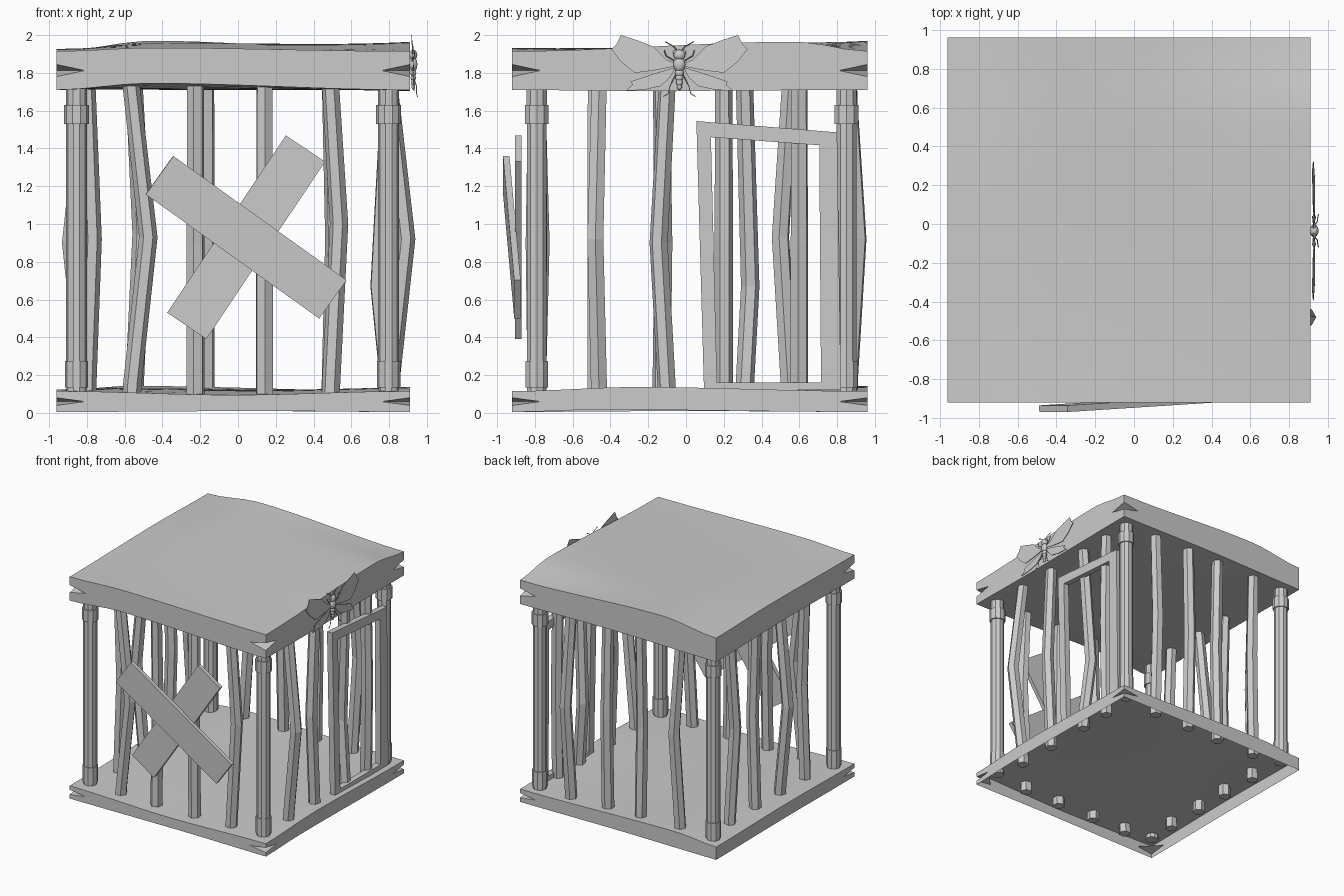
import bpy, bmesh, math
from mathutils import Vector, Matrix

if "Cube" in bpy.data.objects:
    bpy.data.objects.remove(bpy.data.objects["Cube"])

X0, X1, Y0, Y1 = -0.96, 0.91, -0.92, 0.96


def finish(name, bm, smooth=None):
    bmesh.ops.recalc_face_normals(bm, faces=bm.faces[:])
    me = bpy.data.meshes.new(name)
    bm.to_mesh(me)
    bm.free()
    ob = bpy.data.objects.new(name, me)
    bpy.context.collection.objects.link(ob)
    if smooth:
        bpy.ops.object.select_all(action='DESELECT')
        ob.select_set(True)
        bpy.context.view_layer.objects.active = ob
        bpy.ops.object.shade_smooth_by_angle(angle=math.radians(smooth))
    return ob


def bump(t, c, a):
    s = t / c if t < c else (1 - t) / (1 - c)
    return a * s * s * (3 - 2 * s)


def wavy(u, v, e, k):
    # edge bumps (front, right, back, left) fading towards the middle
    return ((1 - v) ** k * bump(u, *e[0]) + u ** k * bump(v, *e[1])
            + v ** k * bump(u, *e[2]) + (1 - u) ** k * bump(v, *e[3]))


def slab(name, z0, z1, top, bot, h, closed, n=16):
    bm = bmesh.new()

    def grid(z, e, k):
        return [[bm.verts.new((X0 + (X1 - X0) * i / n, Y0 + (Y1 - Y0) * j / n,
                               z + wavy(i / n, j / n, e, k)))
                 for j in range(n + 1)] for i in range(n + 1)]

    def sides(g):
        r = range(n + 1)
        return [[g[i][0] for i in r], [g[n][j] for j in r],
                [g[n - i][n] for i in r], [g[0][n - j] for j in r]]

    T, B = grid(z1, top, 2), grid(z0, bot, 8)
    for g in ([T, B] if closed else [T]):
        for i in range(n):
            for j in range(n):
                bm.faces.new((g[i][j], g[i + 1][j], g[i + 1][j + 1], g[i][j + 1]))
    # side walls, with a V-shaped split at every corner but the back left one
    zm = (z0 + z1) / 2
    cs = [Vector((X0, Y0, zm)), Vector((X1, Y0, zm)),
          Vector((X1, Y1, zm)), Vector((X0, Y1, zm))]
    up, lo, a, b = {}, {}, {}, {}
    for k in range(3):
        up[k] = bm.verts.new(cs[k] + Vector((0, 0, h)))
        lo[k] = bm.verts.new(cs[k] - Vector((0, 0, h)))
        a[k] = bm.verts.new(cs[k].lerp(cs[(k + 1) % 4], 0.08))
        b[k] = bm.verts.new(cs[k].lerp(cs[k - 1], 0.08))
        bm.faces.new((up[k], a[k], b[k]))
        bm.faces.new((lo[k], b[k], a[k]))
    st, sb = sides(T), sides(B)
    for k in range(4):
        m = (k + 1) % 4
        end = [lo[m], b[m], up[m]] if m in up else []
        start = [up[k], a[k], lo[k]] if k in up else []
        bm.faces.new(sb[k] + end + st[k][::-1] + start)
    bmesh.ops.delete(bm, geom=[v for v in bm.verts if not v.link_faces], context='VERTS')
    return finish(name, bm, 30)


def tube(name, rings, n, turn=0.0, smooth=None):
    # rings: (x, y, z, radius)
    bm = bmesh.new()
    loops = []
    for x, y, z, r in rings:
        loops.append([bm.verts.new((x + r * math.cos(turn + k * math.tau / n),
                                    y + r * math.sin(turn + k * math.tau / n), z))
                      for k in range(n)])
    for p, q in zip(loops, loops[1:]):
        for k in range(n):
            bm.faces.new((p[k], p[(k + 1) % n], q[(k + 1) % n], q[k]))
    bm.faces.new(loops[0])
    bm.faces.new(loops[-1])
    return finish(name, bm, smooth)


def prism(name, pts, depth):
    # closed outline extruded by a vector
    bm = bmesh.new()
    p = [bm.verts.new(v) for v in pts]
    q = [bm.verts.new(Vector(v) + Vector(depth)) for v in pts]
    bm.faces.new(p)
    bm.faces.new(q[::-1])
    for i in range(len(p)):
        j = (i + 1) % len(p)
        bm.faces.new((p[i], p[j], q[j], q[i]))
    return finish(name, bm)


# roof and open-bottomed floor
slab("roof", 1.71, 1.915,
     [(.27, .018), (.8, .05), (.27, .055), (.62, .012)],
     [(.26, .035), (.35, -.006), (.5, .01), (.5, .01)], 0.032, True)
slab("floor", 0.005, 0.115,
     [(.5, -.02), (.35, .022), (.2, .028), (.5, .01)],
     [(.6, .005), (.25, .012), (.5, .005), (.5, .005)], 0.02, False)

# corner posts with collars
for i, x in enumerate((-0.855, 0.797)):
    for j, y in enumerate((-0.79, 0.85)):
        prof = [(.08, .054), (.135, .054), (.135, .062), (.275, .062), (.275, .055),
                (1.53, .055), (1.53, .066), (1.63, .066), (1.63, .056), (1.72, .056)]
        tube(f"corner_post_{i}{j}", [(x, y, z, r) for z, r in prof], 10)

# bent bars: position along the side, bend in x, bend in y, bend height
bars = {
    "front": [(-.565, .09, 0, .93), (-.225, 0, .02, .9), (.14, 0, -.01, .9), (.49, .045, .01, 1.0)],
    "right": [(-.46, .09, -.02, .92), (-.1, 0, -.045, .9), (.31, -.055, .03, .67), (.6, .01, -.0, .9)],
    "back": [(-.55, .04, .03, .95), (-.17, 0, -.02, .9), (.14, 0, .02, .9), (.49, .02, .05, .92)],
    "left": [(-.48, .03, .0, .92), (-.13, -.085, .01, .9), (.2, .025, 0, .92), (.55, -.02, -.05, .93)],
}
place = {"front": lambda s: (s, -.79), "back": lambda s: (s, .86),
         "right": lambda s: (.80, s), "left": lambda s: (-.80, s)}
for side, rows in bars.items():
    for k, (s, dx, dy, zm) in enumerate(rows):
        x, y = place[side](s)
        tube(f"{side}_bar_{k}", [(x, y, .03, .049), (x + dx * .06, y + dy * .06, .15, .049),
                                 (x + dx, y + dy, zm, .049), (x, y, 1.73, .046)], 6, .3 * k)

# crooked door frame on the right side
for name, quad in {
    "door_left_stile": [(.095, .13), (.165, .13), (.13, 1.53), (.055, 1.54)],
    "door_right_stile": [(.715, .13), (.82, .13), (.80, 1.48), (.705, 1.48)],
    "door_top_rail": [(.06, 1.465), (.80, 1.41), (.80, 1.485), (.055, 1.545)],
    "door_bottom_rail": [(.10, .12), (.82, .12), (.82, .16), (.10, .16)],
}.items():
    prism(name, [(.81, y, z) for y, z in quad], (.05, 0, 0))

# crossed planks nailed on the front
for name, y, ang, lean in (("plank_upper", -.922, 35.6, 3.0), ("plank_lower", -.889, -56.2, 0)):
    bm = bmesh.new()
    bmesh.ops.create_cube(bm, size=1, matrix=Matrix.Translation((.043, y, .93))
                          @ Matrix.Rotation(math.radians(ang), 4, 'Y')
                          @ Matrix.Rotation(math.radians(lean), 4, 'Z')
                          @ Matrix.Diagonal((1.13, .034, .25, 1)))
    finish(name, bm)

# moth on the roof edge: body, wings, feelers and legs
MY = -0.035
bm = bmesh.new()
for dy, z, r, rz in ((0, 1.895, .032, .028), (0, 1.845, .033, .04), (0, 1.80, .024, .022),
                     (0, 1.775, .021, .02), (0, 1.75, .018, .02), (0, 1.728, .014, .018),
                     (-.022, 1.908, .013, .013), (.022, 1.908, .013, .013)):
    bmesh.ops.create_uvsphere(bm, u_segments=10, v_segments=6, radius=1,
                              matrix=Matrix.Translation((.928, MY + dy, z))
                              @ Matrix.Diagonal((r * .7, r, rz, 1)))
finish("moth_body", bm, 60)

fore = [(.02, 1.85), (.07, 1.87), (.14, 1.94), (.23, 1.975), (.31, 2.0), (.335, 1.95),
        (.36, 1.925), (.31, 1.86), (.235, 1.80), (.12, 1.815), (.02, 1.835)]
hind = [(.02, 1.83), (.12, 1.80), (.255, 1.755), (.25, 1.735), (.285, 1.705),
        (.19, 1.71), (.10, 1.73), (.05, 1.775)]
for side in (-1, 1):
    for name, pts, x in (("fore_wing", fore, .926), ("hind_wing", hind, .921)):
        prism(f"moth_{name}_{side}", [(x - (z - 1.85) * .06, MY + side * d, z) for d, z in pts],
              (.004, 0, 0))
    cu = bpy.data.curves.new("moth_limbs", 'CURVE')
    cu.dimensions = '3D'
    cu.bevel_depth, cu.bevel_resolution = .003, 0
    for path in ([(.925, .01, 1.915), (.925, .03, 1.94), (.92, .075, 1.965)],
                 [(.92, .02, 1.86), (.935, .07, 1.89), (.93, .08, 1.92)],
                 [(.92, .015, 1.80), (.945, .05, 1.73), (.945, .06, 1.69), (.95, .085, 1.675)]):
        sp = cu.splines.new('POLY')
        sp.points.add(len(path) - 1)
        for p, (x, d, z) in zip(sp.points, path):
            p.co = (x, MY + side * d, z, 1)
    bpy.context.collection.objects.link(bpy.data.objects.new(f"moth_limbs_{side}", cu))
